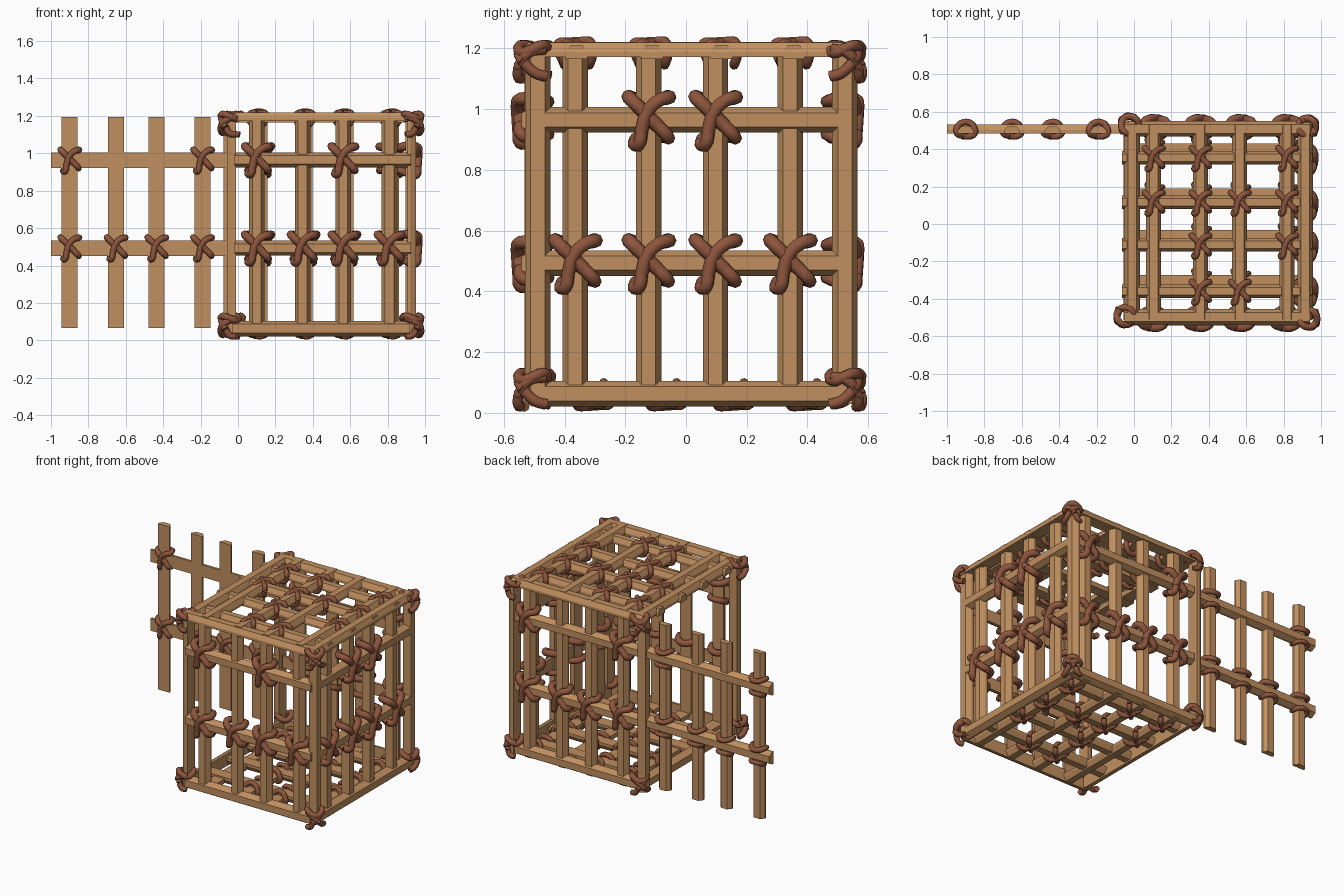
import bpy, bmesh, math
from mathutils import Vector as V

if "Cube" in bpy.data.objects:
    bpy.data.objects.remove(bpy.data.objects["Cube"])


def material(name, rgb):
    m = bpy.data.materials.new(name)
    m.diffuse_color = (*rgb, 1)
    m.use_nodes = True
    m.node_tree.nodes["Principled BSDF"].inputs["Base Color"].default_value = m.diffuse_color
    return m


WOOD = material("wood", (0.53, 0.275, 0.115))
ROPE = material("red brown rope", (0.27, 0.092, 0.047))
TAN = material("tan rope end", (0.47, 0.265, 0.115))
X, Y, Z = V((1, 0, 0)), V((0, 1, 0)), V((0, 0, 1))


# Slat with a flat back on p0-p1 and a chamfered face towards n
def bar(name, p0, p1, n, w=0.083, d=0.047):
    p0, p1 = V(p0), V(p1)
    side = (p1 - p0).normalized().cross(n)
    prof = [(-w/2, 0), (w/2, 0), (w/2, d*.35), (w*.28, d), (-w*.28, d), (-w/2, d*.35)]
    bm = bmesh.new()
    a, b = [[bm.verts.new(p + side*s + n*h) for s, h in prof] for p in (p0, p1)]
    bm.faces.new(a)
    bm.faces.new(b[::-1])
    for i in range(6):
        j = (i + 1) % 6
        bm.faces.new((a[i], b[i], b[j], a[j]))
    bmesh.ops.recalc_face_normals(bm, faces=bm.faces)
    me = bpy.data.meshes.new(name)
    bm.to_mesh(me)
    bm.free()
    me.materials.append(WOOD)
    bpy.context.collection.objects.link(bpy.data.objects.new(name, me))


# Rope strands: list of (points, radius, material index, closed) to one mesh
def ropes(name, strands):
    cu = bpy.data.curves.new(name, 'CURVE')
    cu.dimensions = '3D'
    cu.bevel_depth = 1
    cu.bevel_resolution = 2
    cu.use_fill_caps = True
    cu.resolution_u = 4
    for pts, r, mi, closed in strands:
        s = cu.splines.new('BEZIER')
        s.bezier_points.add(len(pts) - 1)
        for bp, p in zip(s.bezier_points, pts):
            bp.co = p
            bp.radius = r
            bp.handle_left_type = bp.handle_right_type = 'AUTO'
        s.use_cyclic_u = closed
        s.material_index = mi
    cu.materials.append(ROPE)
    cu.materials.append(TAN)
    tmp = bpy.data.objects.new(name, cu)
    bpy.context.collection.objects.link(tmp)
    dg = bpy.context.evaluated_depsgraph_get()
    me = bpy.data.meshes.new_from_object(tmp.evaluated_get(dg))
    bpy.data.objects.remove(tmp)
    bpy.context.collection.objects.link(bpy.data.objects.new(name, me))


# Crossed lashing at c: u right, v up, n outwards
def lashing(c, u, v, n, k=1.0):
    def P(*pts):
        return [V(c) + (u*a + v*b + n*h)*k for a, b, h in pts]
    r = 0.023*k
    return [
        (P((.03, -.025, .004), (-.02, .025, .006), (-.062, .066, -.008), (-.062, .07, -.05),
           (-.03, .06, -.085), (.03, .06, -.085), (.06, .07, -.05), (.066, .068, -.01),
           (.035, .06, .012), (-.005, .02, .014), (-.024, -.045, .01)), r, 0, False),
        (P((.025, -.02, .004), (.06, -.056, 0), (.066, -.066, -.03)), r*.95, 1, False),
        (P((-.022, -.04, .01), (-.032, -.085, .004), (-.05, -.085, -.03)), r*.95, 1, False),
        (P((.066, -.066, -.03), (.045, -.06, -.08), (-.03, -.06, -.085), (-.05, -.085, -.03)),
         r*.9, 0, False),
    ]


# Corner lashing: ring round the post with hanging ends on the outer faces
def corner(c, sx, sy):
    c = V(c)
    ring = [c + V((.046*math.cos(t), .046*math.sin(t), .012*math.sin(2*t)))
            for t in [i*math.pi/4 for i in range(8)]]

    def P(*pts):
        return [c + V((a*sx, b*sy, h)) for a, b, h in pts]
    return [
        (ring, .019, 0, True),
        (P((-.035, .03, .0), (.01, .045, -.015), (.045, .03, -.045)), .018, 0, False),
        (P((.045, .03, -.045), (.045, -.01, -.08), (.035, -.045, -.09)), .018, 1, False),
        (P((.03, -.04, .0), (.045, .01, -.01), (.02, .048, -.06)), .018, 0, False),
        (P((.02, .048, -.06), (.0, .048, -.092), (-.03, .04, -.098)), .017, 1, False),
    ]


# Corner posts
posts = [("front_left_post", -.01, -.488, -1), ("back_left_post", -.03, .523, -1),
         ("front_right_post", .905, -.488, 1), ("back_right_post", .905, .523, 1)]
for name, x, y, s in posts:
    bar(name, (x, y, .03), (x, y, 1.2), X*s)

# Bottom and top frames
for tag, y, s in (("front", -.492, -1), ("back", .505, 1)):
    bar(tag + "_bottom_rail", (-.03, y, .063), (.92, y, .063), Y*s)
    bar(tag + "_top_rail", (-.05, y - .005 + .008*(s > 0), 1.172),
        (.94, y - .005 + .008*(s > 0), 1.172), Z)
for tag, x, s in (("left", -.008, -1), ("right", .905, 1)):
    bar(tag + "_bottom_rail", (x, -.48, .063), (x, .51, .063), X*s)
    xt = -.01 if s < 0 else .915
    bar(tag + "_top_rail", (xt, -.51, 1.172), (xt, .53, 1.172), Z)

LEVELS = (.493, .965)
FX = (.1, .345, .563, .81)
BX = (.115, .357, .575, .82)
RY = (-.365, -.123, .097, .343)

# Front and back panels
for tag, y, s, xs, top in (("front", -.495, -1, FX, (0, 2)), ("back", .505, 1, BX, (0, 3))):
    for z in LEVELS:
        bar(tag + "_cross_rail", (-.02, y, z), (.925, y, z), Y*s, .08)
    for x in xs:
        bar(tag + "_slat", (x, y - .01*s, .07), (x, y - .01*s, 1.185), Y*s)
    st = []
    for i, x in enumerate(xs):
        for z in LEVELS:
            if z < .6 or i in top:
                st += lashing((x, y + .047*s, z + .005), X*(-s), Z, Y*s, .95)
    ropes(tag + "_lashings", st)

# Right panel
for z in LEVELS:
    bar("right_cross_rail", (.905, -.47, z), (.905, .5, z), X)
st = []
for i, y in enumerate(RY):
    bar("right_slat", (.895, y, .07), (.895, y, 1.185), X)
    for z in LEVELS:
        if z < .6 or i in (1, 2):
            st += lashing((.95, y, z + .005), Y, Z, X)
ropes("right_lashings", st)

# Top grille
TX = (.105, .355, .565, .818)
TY = (.355, .117, -.112, -.36)
for y in TY:
    bar("roof_cross_slat", (-.065, y, 1.165), (.952, y, 1.165), Z, .072, .045)
for x in TX:
    bar("roof_long_slat", (x, -.51, 1.175), (x, .53, 1.175), Z, .08)
knots = ((0, 1, 3), (0, 1, 2, 3), (1, 3), (1, 2))
st = []
for y, row in zip(TY, knots):
    for i in row:
        st += lashing((TX[i], y, 1.213), X, Y, Z, .72)
ropes("roof_lashings", st)

# Floor grille
st = []
for j, y in enumerate((.39, .15, -.072, -.312)):
    bar("floor_cross_slat", (-.03, y, .078), (.93, y, .078), -Z, .08)
    for i in knots[j]:
        st += lashing((TX[i], y, .032), X, -Y, -Z, .72)
for x in TX:
    bar("floor_long_slat", (x, -.51, .068), (x, .53, .068), -Z, .08, .045)
ropes("floor_lashings", st)

# Open door
for z in (.493, .962):
    bar("door_rail", (-1, .485, z), (-.03, .485, z), Y, .083, .048)
st = []
for i, x in enumerate((-.9, -.652, -.435, -.19)):
    bar("door_slat", (x, .4845, .067), (x, .4845, 1.195), Y, .086, .038)
    for z in (.493, .962):
        if z < .6 or i in (0, 3):
            st += lashing((x, .478, z + .005), X, Z, -Y, .74)
ropes("door_lashings", st)

# Corner lashings, top and bottom
st = []
for x, y, sx, sy in ((-.045, -.492, -1, -1), (.932, -.505, 1, -1),
                     (-.022, .53, -1, 1), (.925, .52, 1, 1)):
    for z in (1.198, .118):
        st += corner((x, y, z), sx, sy)
ropes("corner_lashings", st)
